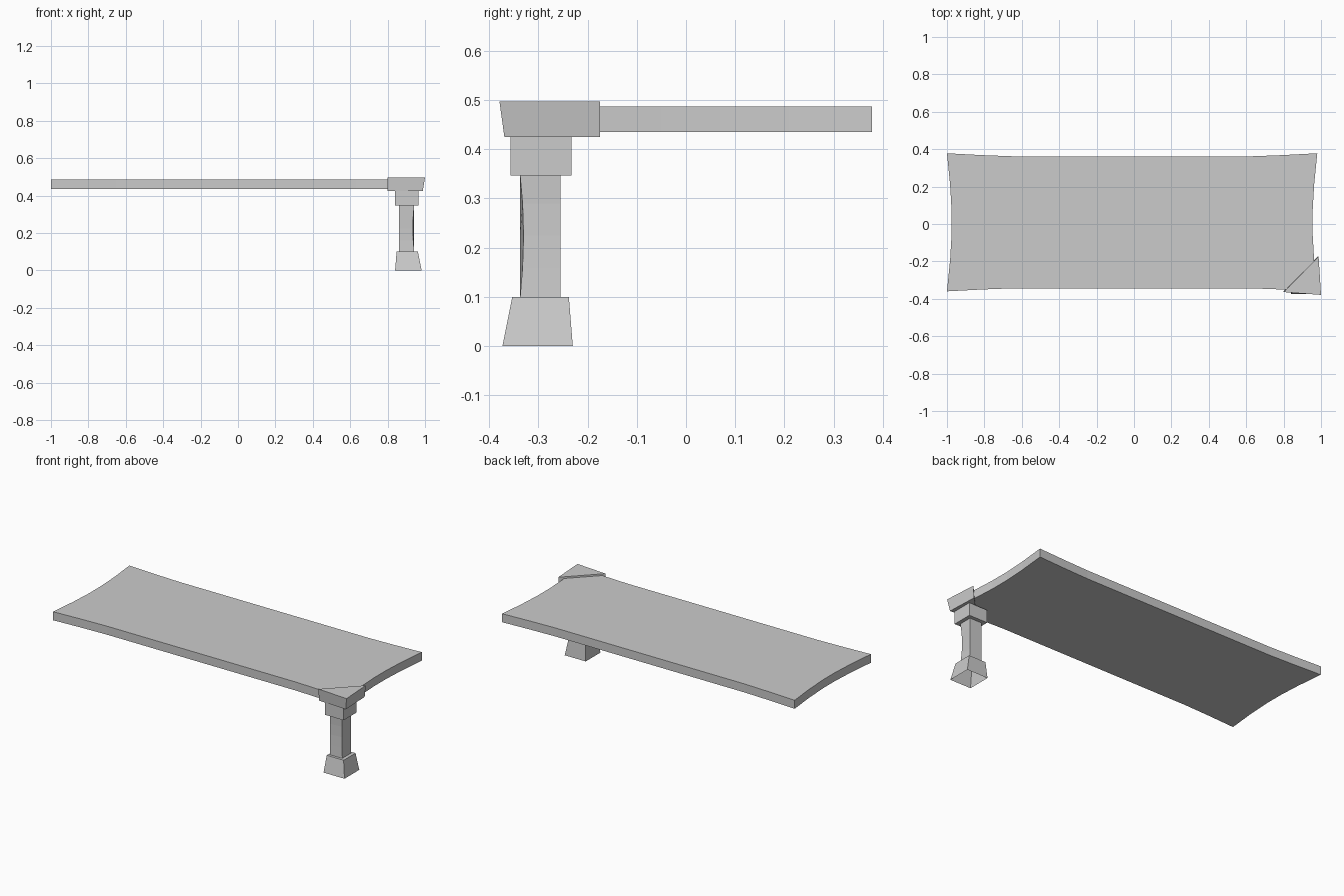
import bpy, bmesh

if "Cube" in bpy.data.objects:
    bpy.data.objects.remove(bpy.data.objects["Cube"])


def loft(name, rings, close_bottom=True):
    """Join stacked (points, z) rings into one flat-faced solid."""
    bm = bmesh.new()
    loops = [[bm.verts.new((x, y, z)) for x, y in pts] for pts, z in rings]
    n = len(loops[0])
    for a, b in zip(loops, loops[1:]):
        for i in range(n):
            j = (i + 1) % n
            bm.faces.new((a[i], a[j], b[j], b[i]))
    if close_bottom:
        bm.faces.new(loops[0][::-1])
    bm.faces.new(loops[-1])
    mesh = bpy.data.meshes.new(name)
    bm.to_mesh(mesh)
    bm.free()
    obj = bpy.data.objects.new(name, mesh)
    bpy.context.collection.objects.link(obj)
    return obj


def rect(x0, x1, y0, y1):
    return [(x0, y0), (x1, y0), (x1, y1), (x0, y1)]


# Table top: slab with gently hollowed edges, one quadrant mirrored around
quad = [(0.965, 0.06), (0.973, 0.2), (0.99, 0.369), (0.8, 0.359), (0.64, 0.353)]
outline = (quad + [(-x, y) for x, y in reversed(quad)]
           + [(-x, -y) for x, y in quad] + [(x, -y) for x, y in reversed(quad)])
outline = [(x - 0.01, y + 0.009) for x, y in outline]
loft("table_top", [(outline, 0.435), (outline, 0.487)])

# Corner cap: triangular block, flaring at the outer corner
loft("corner_cap", [([(0.80, -0.36), (0.988, -0.369), (0.98, -0.175)], 0.425),
                    ([(0.80, -0.364), (1.0, -0.379), (0.987, -0.175)], 0.497)])

# Leg block under the cap
block = rect(0.84, 0.965, -0.357, -0.233)
loft("leg_block", [(block, 0.347), (block, 0.425)])

# Leg shaft: only the outer corner edge bows inward
shaft = []
for z, d in [(0.10, 0), (0.16, 0.005), (0.225, 0.007), (0.29, 0.005), (0.347, 0)]:
    pts = rect(0.86, 0.942, -0.337, -0.255)
    pts[1] = (0.942 - d, -0.337 + d)
    shaft.append((pts, z))
loft("leg_shaft", shaft)

# Foot: tapered and hollow underneath
loft("leg_foot", [(rect(0.84, 0.982, -0.373, -0.23), 0.0),
                  (rect(0.848, 0.962, -0.353, -0.238), 0.10)], close_bottom=False)
